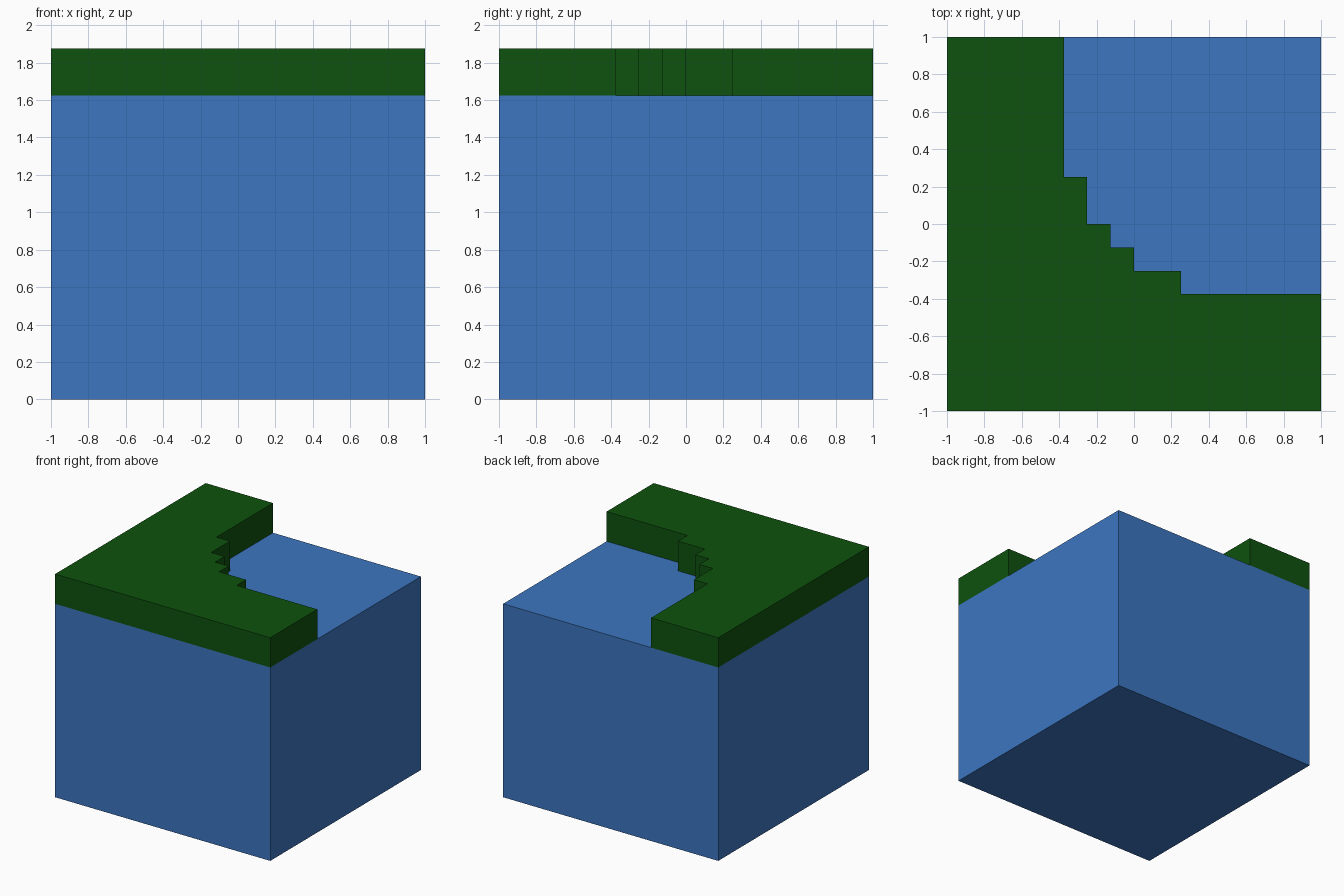
import bpy
import bmesh

cube = bpy.data.objects.get("Cube")
if cube:
    bpy.data.objects.remove(cube, do_unlink=True)


def make_material(name, rgb):
    mat = bpy.data.materials.new(name)
    mat.use_nodes = True
    mat.diffuse_color = (*rgb, 1)
    mat.node_tree.nodes["Principled BSDF"].inputs["Base Color"].default_value = (*rgb, 1)
    return mat


def extrude_outline(name, outline, z0, z1, mat):
    """Flat-sided solid from a counter-clockwise plan outline."""
    bm = bmesh.new()
    base = bm.faces.new([bm.verts.new((x, y, z0)) for x, y in outline])
    ext = bmesh.ops.extrude_face_region(bm, geom=[base], use_keep_orig=True)
    top = [v for v in ext["geom"] if isinstance(v, bmesh.types.BMVert)]
    bmesh.ops.translate(bm, verts=top, vec=(0, 0, z1 - z0))
    bmesh.ops.recalc_face_normals(bm, faces=bm.faces)
    mesh = bpy.data.meshes.new(name)
    bm.to_mesh(mesh)
    bm.free()
    mesh.materials.append(mat)
    obj = bpy.data.objects.new(name, mesh)
    bpy.context.collection.objects.link(obj)
    return obj


blue = make_material("water_blue", (0.045, 0.181, 0.527))
green = make_material("grass_green", (0.0044, 0.084, 0.0044))

WATER_TOP, LAND_TOP = 1.625, 1.875

# Water block filling the whole square
extrude_outline("water_block", [(-1, -1), (1, -1), (1, 1), (-1, 1)], 0, WATER_TOP, blue)

# Stepped shoreline: inner corners, walked from the right edge to the back edge
steps = [(0.25, -0.375), (0, -0.25), (-0.125, -0.125), (-0.25, 0), (-0.375, 0.25)]
shore = [(1, -0.375)]
for x, y in steps:
    shore += [(x, y)] if shore[-1][1] == y else [(shore[-1][0], y), (x, y)]
shore.append((-0.375, 1))

# Grass layer along the front and right-hand sides
extrude_outline("grass_land", [(-1, -1), (1, -1)] + shore + [(-1, 1)],
                WATER_TOP, LAND_TOP, green)
